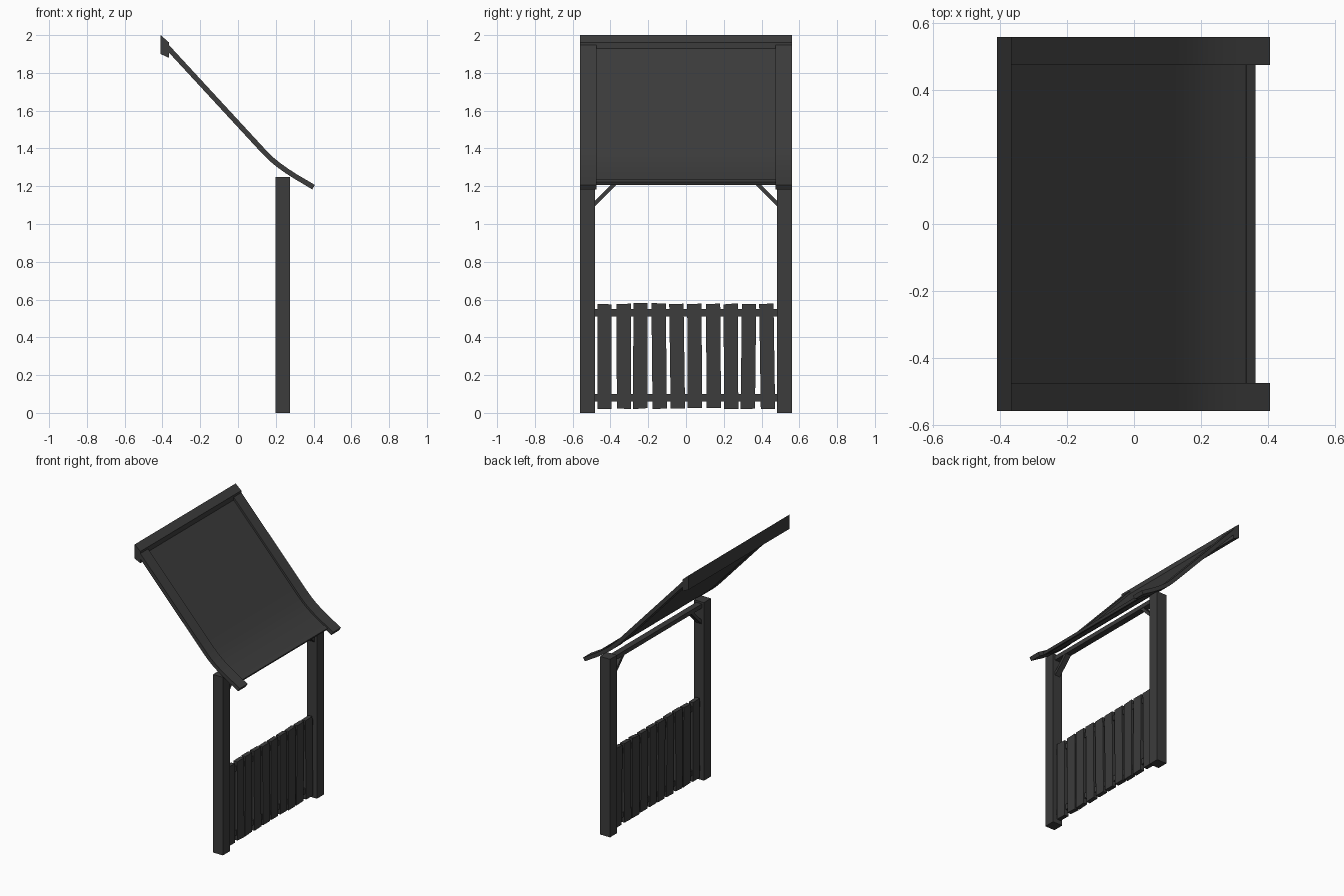
import bpy, bmesh, math, random
from mathutils import Vector

if "Cube" in bpy.data.objects:
    bpy.data.objects.remove(bpy.data.objects["Cube"])

random.seed(4)
mat = bpy.data.materials.new("dark_wood")
mat.diffuse_color = (0.045, 0.045, 0.045, 1)
mat.use_nodes = True
mat.node_tree.nodes["Principled BSDF"].inputs["Base Color"].default_value = mat.diffuse_color


def finish(name, bm):
    bmesh.ops.recalc_face_normals(bm, faces=bm.faces)
    me = bpy.data.meshes.new(name)
    bm.to_mesh(me)
    bm.free()
    me.materials.append(mat)
    ob = bpy.data.objects.new(name, me)
    bpy.context.collection.objects.link(ob)
    return ob


def prism(name, pts, a, b, axis='Y'):
    """Extrude a closed profile: (x, z) along Y or (y, z) along X."""
    bm = bmesh.new()
    place = (lambda u, v, t: (u, t, v)) if axis == 'Y' else (lambda u, v, t: (t, u, v))
    r0 = [bm.verts.new(place(u, v, a)) for u, v in pts]
    r1 = [bm.verts.new(place(u, v, b)) for u, v in pts]
    n = len(pts)
    bm.faces.new(r0)
    bm.faces.new(r1[::-1])
    for i in range(n):
        bm.faces.new((r0[i], r0[(i + 1) % n], r1[(i + 1) % n], r1[i]))
    return finish(name, bm)


def box(name, x0, x1, y0, y1, z0, z1):
    return prism(name, [(x0, z0), (x1, z0), (x1, z1), (x0, z1)], y0, y1)


def strip(path, up, down):
    """Thicken an open path into a closed profile."""
    top, bot = [], []
    for i, p in enumerate(path):
        d = (path[min(i + 1, len(path) - 1)] - path[max(i - 1, 0)]).normalized()
        n = Vector((-d.y, d.x))
        top.append(p + n * up)
        bot.append(p - n * down)
    return [tuple(p) for p in top + bot[::-1]]


def shade(ob):
    bpy.ops.object.select_all(action='DESELECT')
    ob.select_set(True)
    bpy.context.view_layer.objects.active = ob
    bpy.ops.object.shade_smooth_by_angle(angle=math.radians(30))


# Roof slope with a flared eave
slope = [Vector(p) for p in ((-0.38, 1.943), (0.10, 1.423), (0.135, 1.385),
         (0.175, 1.345), (0.215, 1.312), (0.26, 1.28), (0.31, 1.248), (0.36, 1.219))]
eave = slope + [Vector((0.40, 1.195))]
shade(prism("roof_panel", strip(slope, 0.0, 0.010), -0.48, 0.48))
prism("eave_batten", strip([Vector((0.334, 1.233)), Vector((0.361, 1.218))], 0.006, 0.012),
      -0.478, 0.478)

# Ridge board along the roof top
prism("ridge_board", [(-0.41, 2.0), (-0.366, 1.962), (-0.366, 1.88), (-0.41, 1.90)], -0.56, 0.56)

for s, side in ((-1, "front"), (1, "back")):
    shade(prism(side + "_roof_trim", strip(eave, 0.0135, 0.0135), s * 0.475, s * 0.56))
    box(side + "_post", 0.198, 0.275, s * 0.482, s * 0.56, 0, 1.25)
    # Diagonal brace under the beam
    prism(side + "_brace", [(s * 0.485, 1.092), (s * 0.485, 1.12), (s * 0.39, 1.215),
          (s * 0.362, 1.215)], 0.217, 0.257, 'X')

# Cross beam between post tops
box("cross_beam", 0.215, 0.259, -0.49, 0.49, 1.206, 1.236)

# Fence rails and slightly crooked planks
for z, name in ((0.08, "lower_rail"), (0.53, "upper_rail")):
    box(name, 0.228, 0.246, -0.49, 0.49, z - 0.019, z + 0.019)
for i in range(10):
    y = -0.428 + i * 0.0951
    j = lambda k: random.uniform(-k, k)
    lo, hi = j(0.006), j(0.004)
    prism("fence_plank_%d" % (i + 1),
          [(y - 0.038 + lo, 0.022 + j(0.004)), (y + 0.038 + lo, 0.022 + j(0.004)),
           (y + 0.038 + hi, 0.578 + j(0.004)), (y - 0.038 + hi, 0.578 + j(0.004))],
          0.222, 0.252, 'X')
